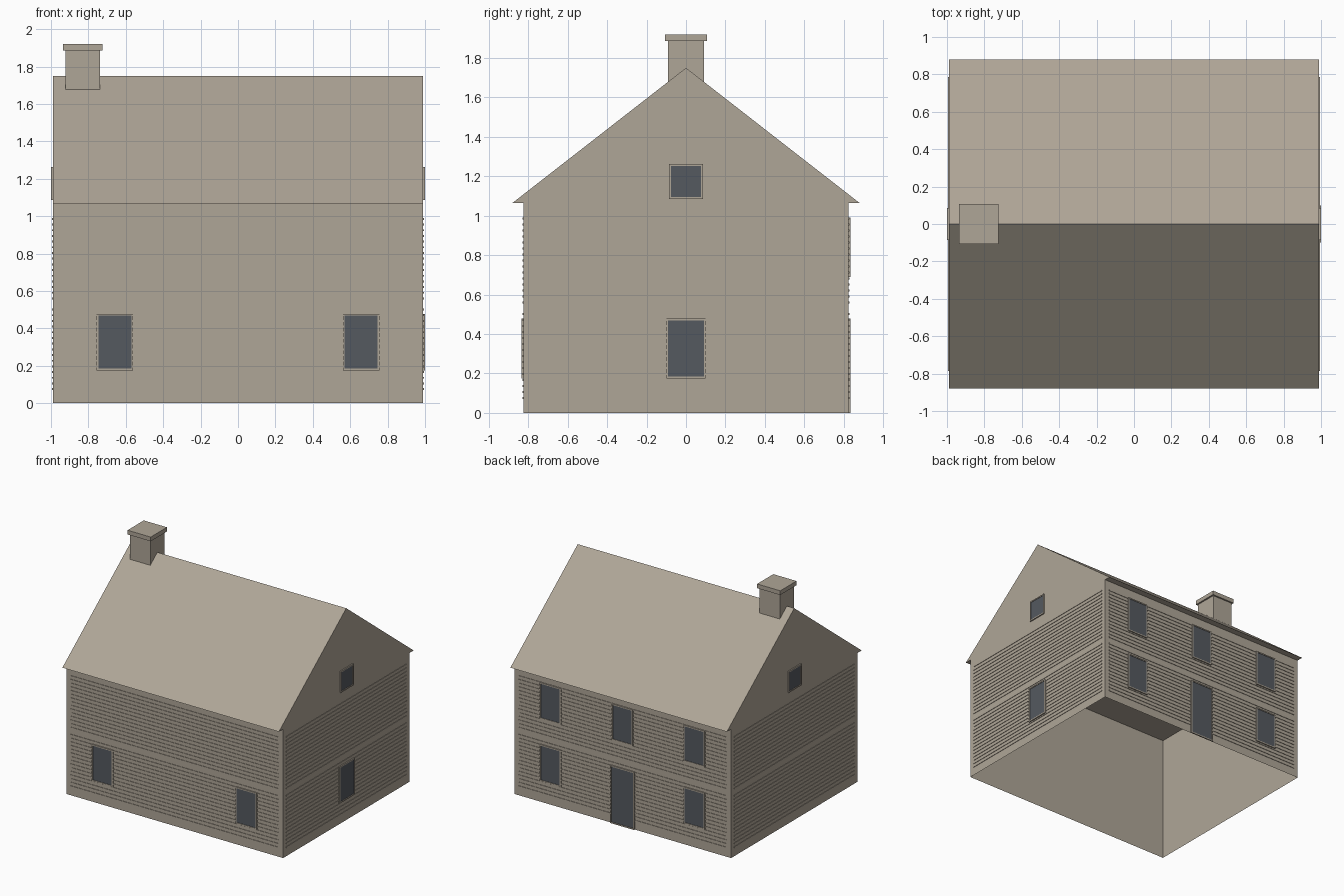
import bpy
import bmesh
import math
from mathutils import Matrix, Vector

cube = bpy.data.objects.get("Cube")
if cube:
    bpy.data.objects.remove(cube, do_unlink=True)


def make_material(name, rgb):
    mat = bpy.data.materials.new(name)
    mat.use_nodes = True
    color = (*rgb, 1.0)
    mat.diffuse_color = color
    bsdf = next(n for n in mat.node_tree.nodes if n.type == 'BSDF_PRINCIPLED')
    bsdf.inputs["Base Color"].default_value = color
    return mat


STONE = make_material("weathered_taupe", (0.43, 0.38, 0.31))
GLASS = make_material("dark_slate_glass", (0.09, 0.10, 0.115))

HALF_X, HALF_Y, EAVE, RIDGE = 0.99, 0.825, 1.065, 1.75


def finish(bm, name, matrix=None):
    if matrix:
        bm.transform(matrix)
    mesh = bpy.data.meshes.new(name)
    bm.to_mesh(mesh)
    bm.free()
    mesh.materials.append(STONE)
    mesh.materials.append(GLASS)
    obj = bpy.data.objects.new(name, mesh)
    bpy.context.collection.objects.link(obj)
    return obj


def add_box(bm, x, y, z):
    """Box from (min, max) pairs."""
    size = [b - a for a, b in (x, y, z)]
    mid = [(a + b) / 2 for a, b in (x, y, z)]
    m = Matrix.Translation(mid) @ Matrix.Diagonal((*size, 1))
    return bmesh.ops.create_cube(bm, size=1, matrix=m)["verts"]


# Walls: a thin shell, open at the bottom and closed above by the roof
bm = bmesh.new()
add_box(bm, (-HALF_X, HALF_X), (-HALF_Y, HALF_Y), (0, EAVE))
ends = [f for f in bm.faces if abs(f.normal.z) > 0.5]
bmesh.ops.delete(bm, geom=ends, context='FACES_ONLY')
finish(bm, "walls")

# Roof: a solid gable prism with overhanging eaves
bm = bmesh.new()
profile = [(-0.88, EAVE), (0.88, EAVE), (0, RIDGE)]
gable = bm.faces.new([bm.verts.new((-HALF_X, y, z)) for y, z in profile])
out = bmesh.ops.extrude_face_region(bm, geom=[gable])
bmesh.ops.translate(bm, vec=(2 * HALF_X, 0, 0),
                    verts=[v for v in out["geom"] if isinstance(v, bmesh.types.BMVert)])
if not any(f is gable for f in bm.faces):
    bm.faces.new([v for v in bm.verts if v.co.x < 0])
bmesh.ops.recalc_face_normals(bm, faces=bm.faces[:])
finish(bm, "roof")

# Chimney stack and cap
for name, half, z in (("chimney_stack", 0.0925, (1.6, 1.89)),
                      ("chimney_cap", 0.106, (1.885, 1.92))):
    bm = bmesh.new()
    add_box(bm, (-0.83 - half, -0.83 + half), (-half, half), z)
    finish(bm, name)


def side_matrix(angle, distance):
    """Places a part made at y = 0, facing -y, on one side of the house."""
    return Matrix.Rotation(math.radians(angle), 4, 'Z') @ Matrix.Translation((0, -distance, 0))


def siding(name, half, matrix):
    bm = bmesh.new()
    for base in (0.075, 0.56):
        for i in range(15):
            z = base + i * 0.0304
            add_box(bm, (-half, half), (-0.004, 0), (z - 0.005, z + 0.005))
    finish(bm, name, matrix)


def opening(name, x, width, z, matrix):
    """Framed opening with a slightly recessed dark pane."""
    bm = bmesh.new()
    add_box(bm, (x - width / 2, x + width / 2), (-0.01, 0), z)
    front = min(bm.faces, key=lambda f: f.calc_center_median().y)
    bmesh.ops.inset_region(bm, faces=[front], thickness=0.014)
    front.material_index = 1
    out = bmesh.ops.extrude_discrete_faces(bm, faces=[front])
    pane = out["faces"][0]
    pane.material_index = 1
    bmesh.ops.translate(bm, verts=pane.verts[:], vec=Vector((0, 0.004, 0)))
    for f in bm.faces:
        if abs(f.normal.y) < 0.5:
            f.material_index = 0
    finish(bm, name, matrix)


LOWER, UPPER, ATTIC = (0.175, 0.478), (0.69, 0.99), (1.085, 1.262)
SIDES = {
    "front": (0, HALF_Y, 0.95),
    "left": (90, HALF_X, 0.785),
    "back": (180, HALF_Y, 0.95),
    "right": (270, HALF_X, 0.785),
}
for side, (angle, distance, half) in SIDES.items():
    siding(side + "_siding", half, side_matrix(angle, distance))

# Windows and door: side, name, x, width, height range
OPENINGS = [
    ("left", "lower_window", 0, 0.2, LOWER),
    ("left", "attic_window", 0, 0.17, ATTIC),
    ("right", "attic_window", 0, 0.17, ATTIC),
    ("back", "upper_middle_window", 0, 0.195, UPPER),
    ("back", "door", 0, 0.22, (0, 0.478)),
]
for label, x in (("west", -0.658), ("east", 0.658)):
    OPENINGS += [
        ("front", label + "_lower_window", x, 0.195, LOWER),
        ("back", label + "_lower_window", x, 0.195, LOWER),
        ("back", label + "_upper_window", x, 0.195, UPPER),
    ]
for side, name, x, width, z in OPENINGS:
    angle, distance, _ = SIDES[side]
    opening(f"{side}_{name}", x, width, z, side_matrix(angle, distance))
